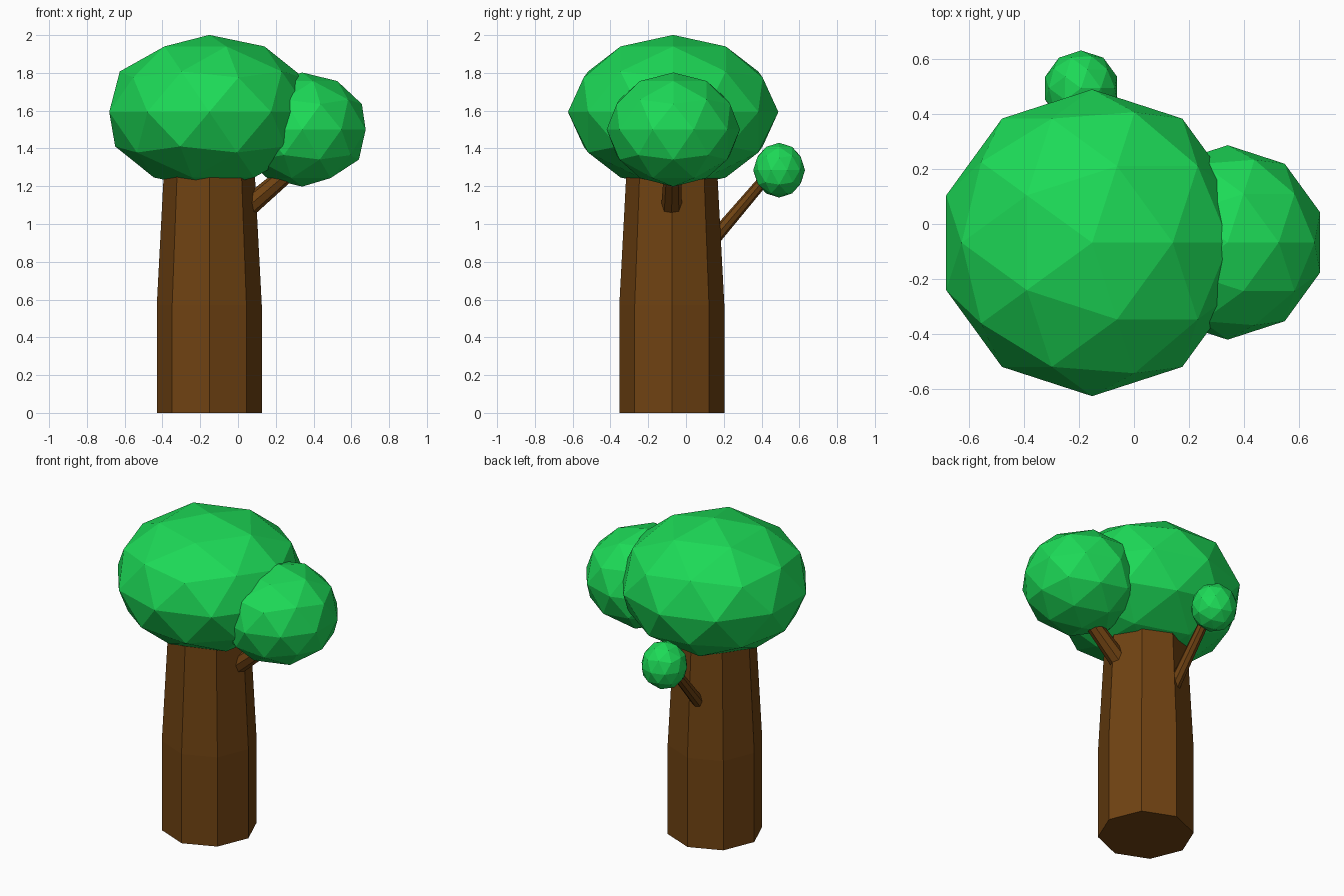
import bpy
import bmesh
from mathutils import Vector

if "Cube" in bpy.data.objects:
    bpy.data.objects.remove(bpy.data.objects["Cube"])


def material(name, color):
    mat = bpy.data.materials.new(name)
    mat.diffuse_color = color
    mat.use_nodes = True
    mat.node_tree.nodes["Principled BSDF"].inputs["Base Color"].default_value = mat.diffuse_color
    return mat


BARK = material("bark", (0.16, 0.055, 0.006, 1))
LEAF = material("leaf", (0.012, 0.70, 0.095, 1))


def tube(name, rings, mat, sides=8):
    """Flat-sided tube through (point, radius) rings along one straight axis."""
    bm = bmesh.new()
    axis = (Vector(rings[-1][0]) - Vector(rings[0][0])).normalized()
    turn = Vector((0, 0, 1)).rotation_difference(axis)
    loops = []
    for point, radius in rings:
        ring = bmesh.ops.create_circle(bm, segments=sides, radius=radius)["verts"]
        for v in ring:
            v.co = turn @ v.co + Vector(point)
        loops.append(ring)
    for a, b in zip(loops, loops[1:]):
        for i in range(sides):
            j = (i + 1) % sides
            bm.faces.new((a[i], a[j], b[j], b[i]))
    bm.faces.new(loops[0])
    bm.faces.new(loops[-1])
    bmesh.ops.recalc_face_normals(bm, faces=bm.faces)
    mesh = bpy.data.meshes.new(name)
    bm.to_mesh(mesh)
    bm.free()
    mesh.materials.append(mat)
    obj = bpy.data.objects.new(name, mesh)
    bpy.context.collection.objects.link(obj)


def foliage(name, center, width, height):
    """Faceted leaf ball, scaled in height."""
    bpy.ops.mesh.primitive_ico_sphere_add(subdivisions=2, radius=1, location=center)
    obj = bpy.context.object
    obj.name = name
    obj.scale = (width, width, height)
    obj.data.materials.append(LEAF)


# Trunk: straight base, tapering into the crown
TX, TY = -0.152, -0.075
tube("trunk", [((TX, TY, 0), 0.278), ((TX, TY, 0.57), 0.278), ((TX, TY, 1.38), 0.235)], BARK)

# Branches
tube("side_branch", [((-0.02, -0.078, 1.03), 0.058), ((0.34, -0.07, 1.335), 0.042)], BARK)
tube("back_branch", [((-0.185, 0.09, 0.855), 0.038), ((-0.192, 0.48, 1.312), 0.028)], BARK)

# Leaf balls
foliage("main_crown", (-0.152, -0.068, 1.593), 0.557, 0.408)
foliage("side_crown", (0.34, -0.067, 1.5), 0.353, 0.302)
foliage("back_crown", (-0.192, 0.493, 1.285), 0.137, 0.145)
